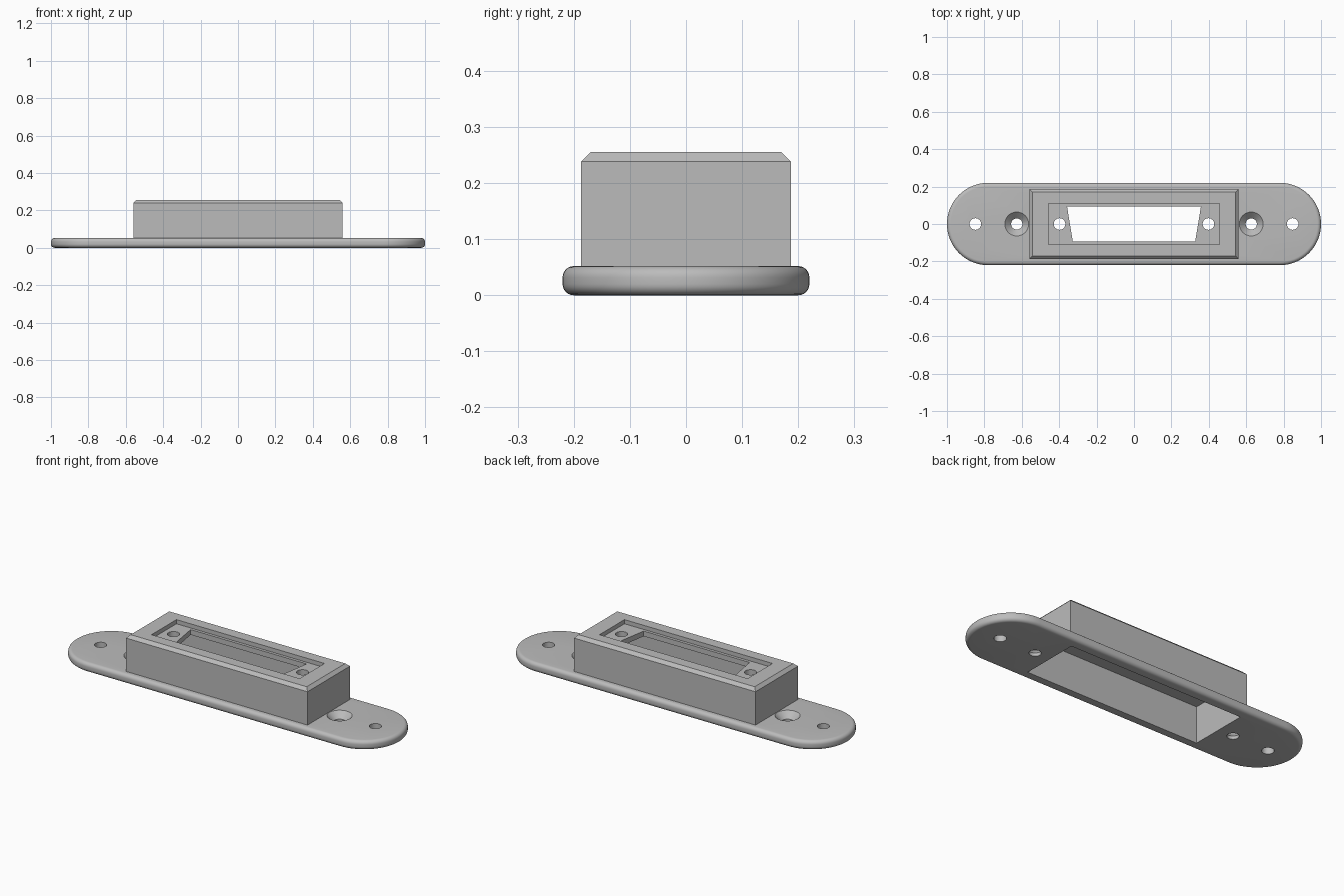
import bpy, bmesh
from math import pi, sin, cos

if "Cube" in bpy.data.objects:
    bpy.data.objects.remove(bpy.data.objects["Cube"], do_unlink=True)

grey = bpy.data.materials.new("plain grey")
grey.use_nodes = True
grey.diffuse_color = (0.5, 0.5, 0.5, 1)
grey.node_tree.nodes["Principled BSDF"].inputs["Base Color"].default_value = (0.5, 0.5, 0.5, 1)


def rect(hx, hy):
    return [(-hx, -hy), (hx, -hy), (hx, hy), (-hx, hy)]


def circle(x, r, n=32):
    return [(x + r * cos(2 * pi * i / n), r * sin(2 * pi * i / n)) for i in range(n)]


def stadium(centre, r, n=32):
    """Outline with two half-round ends, counter-clockwise."""
    pts = []
    for side, start in ((1, -pi / 2), (-1, pi / 2)):
        for i in range(n + 1):
            a = start + pi * i / n
            pts.append((side * centre + r * cos(a), r * sin(a)))
    return pts


def loft(name, layers):
    """Closed solid through (outline, height) layers, bottom to top."""
    bm = bmesh.new()
    rings = [[bm.verts.new((x, y, z)) for x, y in pts] for pts, z in layers]
    bm.faces.new(rings[0][::-1])
    bm.faces.new(rings[-1])
    for low, high in zip(rings, rings[1:]):
        for i in range(len(low)):
            j = (i + 1) % len(low)
            bm.faces.new((low[i], low[j], high[j], high[i]))
    mesh = bpy.data.meshes.new(name)
    bm.to_mesh(mesh)
    bm.free()
    mesh.materials.append(grey)
    obj = bpy.data.objects.new(name, mesh)
    bpy.context.collection.objects.link(obj)
    return obj


def activate(obj):
    bpy.ops.object.select_all(action="DESELECT")
    obj.select_set(True)
    bpy.context.view_layer.objects.active = obj


def cut(obj, layers):
    cutter = loft("cutter", layers)
    cutter.hide_render = True
    mod = obj.modifiers.new("cut", "BOOLEAN")
    mod.operation = "DIFFERENCE"
    mod.solver = "EXACT"
    mod.object = cutter
    activate(obj)
    bpy.ops.object.modifier_apply(modifier=mod.name)
    bpy.data.objects.remove(cutter, do_unlink=True)


# Mounting plate with rounded rim
thick, half_width, rim = 0.052, 0.22, 0.02
steps = [i * pi / 12 for i in range(7)]
lower = [(stadium(0.78, half_width - rim * (1 - sin(a))), rim * (1 - cos(a))) for a in steps]
upper = [(outline, thick - z) for outline, z in reversed(lower)]
plate = loft("mounting_plate", lower + upper)

# Housing with chamfered top edge
top, chamfer = 0.255, 0.017
housing = loft("connector_housing", [
    (rect(0.56, 0.187), 0.025),
    (rect(0.56, 0.187), top - chamfer),
    (rect(0.56 - chamfer, 0.187 - chamfer), top)])

# Cavity open to the underside
cavity = rect(0.535, 0.165)
for part in (plate, housing):
    cut(part, [(cavity, -0.1), (cavity, 0.203)])

# Shallow recess and tapered connector port
recess = rect(0.457, 0.11)
cut(housing, [(recess, 0.232), (recess, 0.4)])
port = [(-0.327, -0.094), (0.327, -0.094), (0.358, 0.094), (-0.358, 0.094)]
cut(housing, [(port, 0.15), (port, 0.4)])

# Screw holes, mirrored on both sides
for side in (-1, 1):
    jack = circle(side * 0.398, 0.031)
    cut(housing, [(jack, 0.15), (jack, 0.4)])
    end = circle(side * 0.848, 0.031)
    cut(plate, [(end, -0.1), (end, 0.1)])
    x = side * 0.627
    cut(plate, [(circle(x, 0.03), -0.1), (circle(x, 0.03), 0.018),
                (circle(x, 0.064), thick), (circle(x, 0.064), 0.1)])

for part in (plate, housing):
    activate(part)
    bpy.ops.object.shade_smooth_by_angle(angle=pi / 6)
